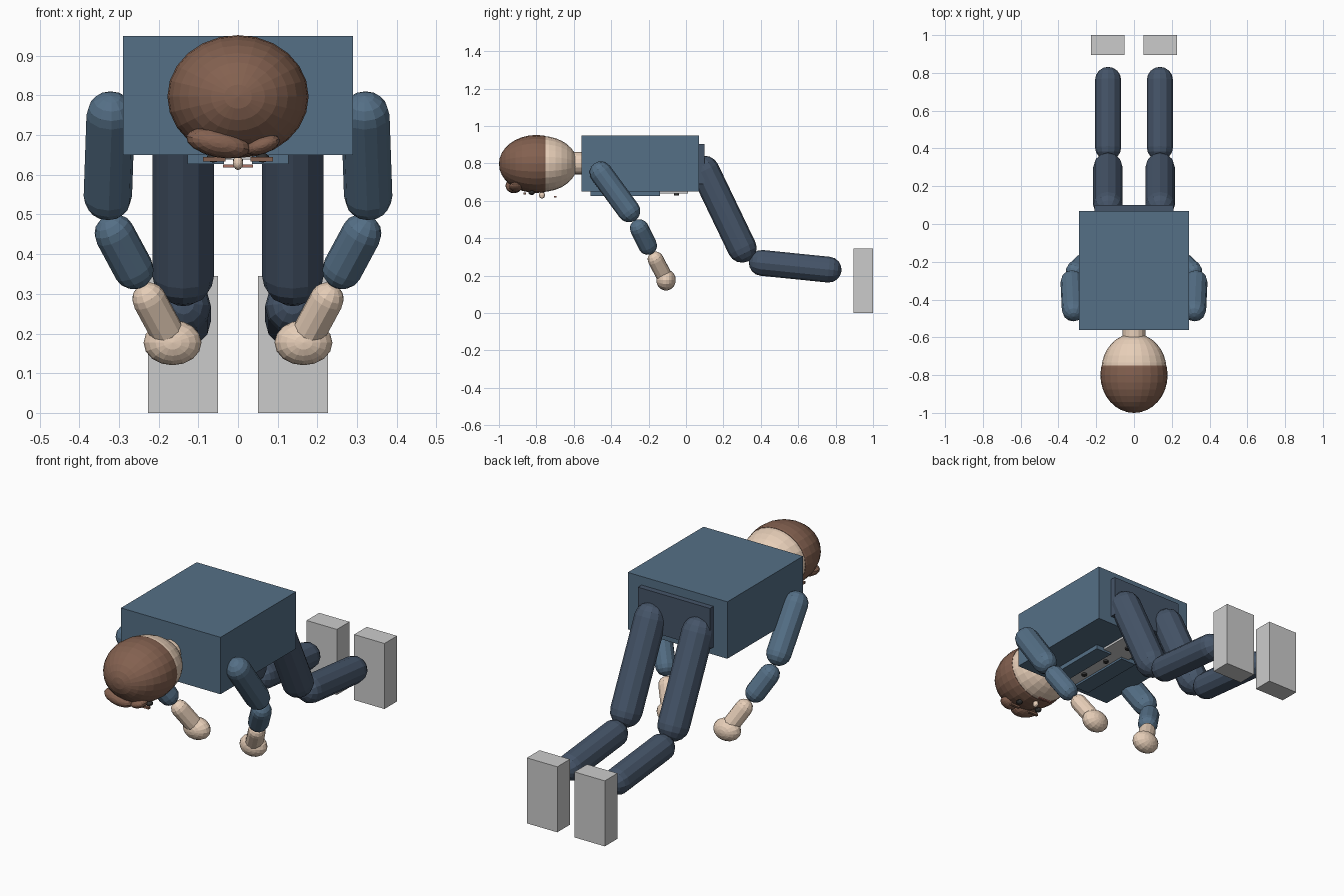
import bpy, bmesh, math
from mathutils import Vector, Matrix

if "Cube" in bpy.data.objects:
    bpy.data.objects.remove(bpy.data.objects["Cube"])


def mat(name, r, g, b):
    m = bpy.data.materials.new(name)
    m.diffuse_color = (r, g, b, 1)
    m.use_nodes = True
    m.node_tree.nodes["Principled BSDF"].inputs["Base Color"].default_value = m.diffuse_color
    return m


JACKET = mat("jacket_blue", 0.09, 0.16, 0.24)
TROUSERS = mat("trouser_navy", 0.06, 0.09, 0.14)
SKIN = mat("skin", 0.80, 0.62, 0.48)
HAIR = mat("hair_brown", 0.23, 0.12, 0.08)
DARK = mat("dark", 0.03, 0.03, 0.03)
LIP = mat("lip", 0.40, 0.17, 0.13)


def finish(bm, name, material=None):
    bmesh.ops.recalc_face_normals(bm, faces=bm.faces)
    me = bpy.data.meshes.new(name)
    bm.to_mesh(me)
    bm.free()
    if material:
        me.materials.append(material)
    ob = bpy.data.objects.new(name, me)
    bpy.context.collection.objects.link(ob)
    return ob


def box(name, lo, hi, material=None):
    lo, hi = Vector(lo), Vector(hi)
    bm = bmesh.new()
    bmesh.ops.create_cube(bm, size=1, matrix=Matrix.Translation((lo + hi) / 2)
                          @ Matrix.Diagonal((*(hi - lo), 1)))
    return finish(bm, name, material)


def ellipsoid(name, c, r, material, seg=16, rings=10, rot=Matrix(), cut=None):
    # pole points along y; cut keeps only the part in front of y = cut
    bm = bmesh.new()
    bmesh.ops.create_uvsphere(
        bm, u_segments=seg, v_segments=rings, radius=1,
        matrix=Matrix.Translation(c) @ rot @ Matrix.Diagonal((*r, 1))
        @ Matrix.Rotation(math.pi / 2, 4, 'X'))
    if cut is not None:
        bmesh.ops.bisect_plane(bm, geom=bm.verts[:] + bm.edges[:] + bm.faces[:],
                               plane_co=(0, cut, 0), plane_no=(0, 1, 0), clear_outer=True)
        bmesh.ops.holes_fill(bm, edges=[e for e in bm.edges if e.is_boundary])
    return finish(bm, name, material)


def capsule(name, a, b, r, material, sides=12, steps=4):
    # cylinder with rounded ends: a sphere whose halves are pulled apart
    a, b = Vector(a), Vector(b)
    length = (b - a).length
    frame = Matrix.Translation(a) @ (b - a).to_track_quat('Z', 'Y').to_matrix().to_4x4()
    arc = [math.pi / 2 * i / steps for i in range(1, steps + 1)]
    prof = [(r * math.sin(t), -r * math.cos(t)) for t in arc]
    prof += [(p, length - z) for p, z in reversed(prof)]
    bm = bmesh.new()
    rings = [[bm.verts.new(frame @ Vector((p * math.cos(k * math.tau / sides),
                                           p * math.sin(k * math.tau / sides), z)))
              for k in range(sides)] for p, z in prof]
    tips = [bm.verts.new(frame @ Vector((0, 0, z))) for z in (-r, length + r)]
    for k in range(sides):
        j = (k + 1) % sides
        for lo, hi in zip(rings, rings[1:]):
            bm.faces.new((lo[k], lo[j], hi[j], hi[k]))
        bm.faces.new((tips[0], rings[0][j], rings[0][k]))
        bm.faces.new((tips[1], rings[-1][k], rings[-1][j]))
    return finish(bm, name, material)


def disc(name, c, r, depth, axis, material, sides=16):
    bm = bmesh.new()
    bmesh.ops.create_cone(bm, cap_ends=True, segments=sides, radius1=r, radius2=r, depth=depth,
                          matrix=Matrix.Translation(c)
                          @ Vector(axis).to_track_quat('Z', 'Y').to_matrix().to_4x4())
    return finish(bm, name, material)


# torso, seat and the shirt front underneath
box("torso", (-0.29, -0.56, 0.65), (0.29, 0.07, 0.95), JACKET)
box("seat_of_trousers", (-0.21, 0.05, 0.69), (0.21, 0.10, 0.905), TROUSERS)
box("shirt_front", (-0.08, -0.50, 0.638), (0.08, 0.01, 0.66))
for y in (-0.39, -0.22, -0.05):
    disc("shirt_button", (0, y, 0.635), 0.013, 0.014, (0, 0, 1), DARK)

# neck, head and hair
disc("neck", (0, -0.59, 0.80), 0.06, 0.10, (0, 1, 0), SKIN)
ellipsoid("head", (0, -0.77, 0.797), (0.172, 0.19, 0.149), SKIN, 24, 16)
ellipsoid("hair_cap", (0, -0.80, 0.797), (0.178, 0.20, 0.155), HAIR, 24, 16, cut=-0.75)
ellipsoid("fringe_left", (-0.05, -0.92, 0.68), (0.082, 0.045, 0.036), HAIR,
          rot=Matrix.Rotation(math.radians(12), 4, 'Y'))
ellipsoid("fringe_right", (0.062, -0.91, 0.675), (0.045, 0.035, 0.022), HAIR,
          rot=Matrix.Rotation(math.radians(-20), 4, 'Y'))

# face, looking down
ellipsoid("nose", (0, -0.77, 0.630), (0.013, 0.016, 0.018), SKIN, 12, 8)
box("mouth", (-0.038, -0.705, 0.619), (0.038, -0.693, 0.626), LIP)

for s, side in ((-1, "left"), (1, "right")):
    def x(v, y, z):
        return (s * v, y, z)

    # lapel
    a, b = sorted((s * 0.035, s * 0.127))
    box("lapel_" + side, (a, -0.51, 0.627), (b, -0.14, 0.66), JACKET)
    # eye and eyebrow
    ellipsoid("eye_" + side, x(0.062, -0.825, 0.643), (0.017, 0.017, 0.012), DARK, 12, 8)
    a, b = sorted((s * 0.032, s * 0.088))
    box("eyebrow_" + side, (a, -0.87, 0.634), (b, -0.855, 0.645), HAIR)
    # arm
    capsule("upper_arm_" + side, x(0.321, -0.455, 0.75), x(0.328, -0.305, 0.546), 0.061, JACKET)
    capsule("sleeve_" + side, x(0.311, -0.25, 0.451), x(0.263, -0.205, 0.362), 0.051, JACKET)
    capsule("forearm_" + side, x(0.224, -0.163, 0.286), x(0.18, -0.12, 0.205), 0.043, SKIN)
    ellipsoid("hand_" + side, x(0.165, -0.107, 0.177), (0.073, 0.052, 0.057), SKIN)
    # leg
    capsule("thigh_" + side, x(0.138, 0.10, 0.763), x(0.138, 0.30, 0.347), 0.078, TROUSERS)
    capsule("shin_" + side, x(0.137, 0.405, 0.268), x(0.137, 0.763, 0.232), 0.069, TROUSERS)
    # shoe
    a, b = sorted((s * 0.05, s * 0.227))
    box("shoe_" + side, (a, 0.895, 0), (b, 1.0, 0.345))
